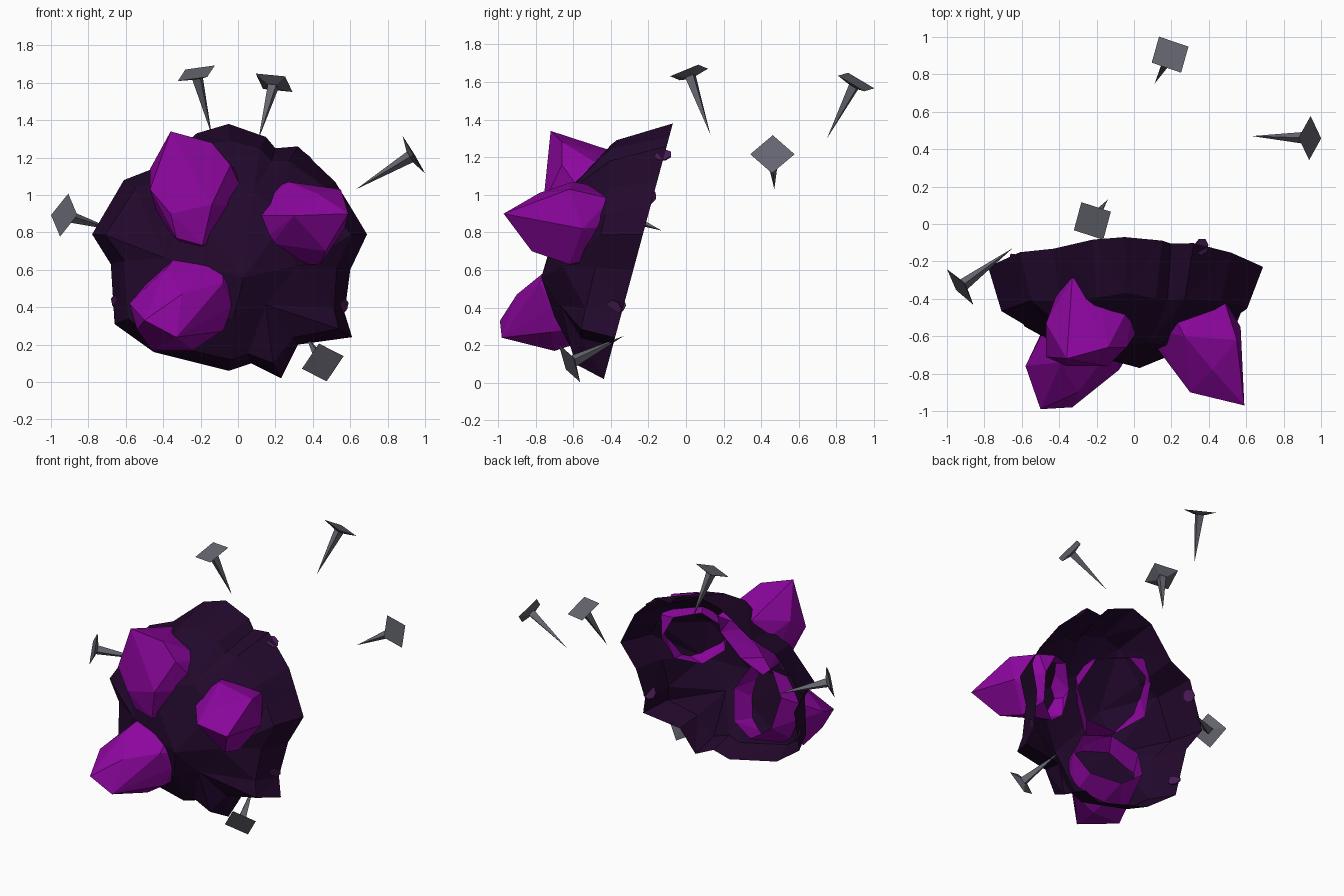
import bpy, bmesh, math, random
from mathutils import Vector, Matrix

if "Cube" in bpy.data.objects:
    bpy.data.objects.remove(bpy.data.objects["Cube"])

random.seed(4)
CENTRE = Vector((-0.03, 0.0, 0.7))


def material(name, rgb):
    m = bpy.data.materials.new(name)
    m.diffuse_color = (*rgb, 1)
    m.use_nodes = True
    m.node_tree.nodes["Principled BSDF"].inputs["Base Color"].default_value = m.diffuse_color
    return m


DARK = material("dark_rock", (0.016, 0.0025, 0.025))
PURPLE = material("purple_crystal", (0.27, 0.002, 0.35))
DULL = material("dull_purple", (0.075, 0.012, 0.10))
STEEL = material("grey_steel", (0.13, 0.13, 0.16))


def finish(name, bm, mat):
    me = bpy.data.meshes.new(name)
    bm.to_mesh(me)
    bm.free()
    me.materials.append(mat)
    ob = bpy.data.objects.new(name, me)
    bpy.context.collection.objects.link(ob)
    return ob


# Broken rock shell: jagged rim in x, z, domed towards the front
RIM = [(-0.05, 1.38), (0.15, 1.31), (0.20, 1.25), (0.32, 1.26), (0.52, 1.07),
       (0.60, 0.94), (0.69, 0.79), (0.60, 0.60), (0.57, 0.37), (0.61, 0.24),
       (0.32, 0.20), (0.23, 0.02), (0.07, 0.10), (-0.05, 0.06), (-0.45, 0.16),
       (-0.66, 0.31), (-0.68, 0.63), (-0.78, 0.79), (-0.61, 1.08),
       (-0.43, 1.15), (-0.22, 1.33)]


def shell_ring(bm, pts, f, j):
    ring = []
    for x, z in pts:
        y = -0.07 - 0.27 * (1.38 - z)
        y += (-0.75 - y) * math.sqrt(1 - f * f)
        ring.append(bm.verts.new((
            CENTRE.x + (x - CENTRE.x) * f + random.uniform(-j, j),
            y + random.uniform(-j, j),
            0.68 + (z - 0.68) * f + random.uniform(-j, j))))
    return ring


bm = bmesh.new()
n = len(RIM)
rim = shell_ring(bm, RIM, 1.0, 0.0)
mid = shell_ring(bm, RIM, 0.89, 0.015)
core = shell_ring(bm, RIM[1::3], 0.56, 0.02)
tip = bm.verts.new((0.03, -0.77, 0.56))
for i in range(n):
    k = (i + 1) % n
    bm.faces.new((rim[i], rim[k], mid[k], mid[i]))
for c in range(7):
    a, b, i = core[c], core[(c + 1) % 7], 3 * c
    m = [mid[(i + s) % n] for s in range(4)]
    bm.faces.new((m[0], m[1], a))
    bm.faces.new((m[1], m[2], a))
    bm.faces.new((m[2], m[3], b, a))
    bm.faces.new((a, b, tip))
bmesh.ops.triangulate(bm, faces=[f for f in bm.faces if len(f.verts) > 3])
bmesh.ops.recalc_face_normals(bm, faces=bm.faces)
if sum(f.normal.y for f in bm.faces) > 0:
    bmesh.ops.reverse_faces(bm, faces=bm.faces)
finish("rock_shell", bm, DARK)


# Crystals: convex lumps through the shell, open at the inner end
def crystal(name, pts, radius, depth):
    pts = [Vector(p) for p in pts]
    axis = (sum(pts, Vector()) / len(pts) - CENTRE).normalized()
    rot = axis.to_track_quat('Z', 'Y')
    bm = bmesh.new()
    for p in pts:
        bm.verts.new(p)
    for i in range(7):
        a = math.tau * i / 7
        p = Vector((radius * math.cos(a), radius * math.sin(a), depth))
        bm.verts.new(CENTRE + rot @ p)
    bmesh.ops.convex_hull(bm, input=bm.verts)
    bm.normal_update()
    rear = [f for f in bm.faces if f.normal.dot(axis) < -0.93]
    bmesh.ops.delete(bm, geom=rear, context='FACES')
    loose = [v for v in bm.verts if not v.link_faces]
    bmesh.ops.delete(bm, geom=loose, context='VERTS')
    finish(name, bm, PURPLE)


crystal("upper_left_crystal", [
    (-0.36, -0.72, 1.34), (-0.14, -0.66, 1.28), (0.02, -0.42, 1.08),
    (-0.04, -0.66, 1.16), (-0.14, -0.76, 0.95), (-0.36, -0.76, 0.90),
    (-0.47, -0.71, 1.03), (-0.47, -0.53, 1.14), (-0.33, -0.29, 1.20),
    (-0.19, -0.72, 0.73), (-0.33, -0.72, 0.77)], 0.26, 0.49)
crystal("right_crystal", [
    (0.59, -0.97, 0.90), (0.30, -0.90, 0.89), (0.09, -0.62, 0.89),
    (0.27, -0.60, 1.07), (0.55, -0.62, 1.03), (0.42, -0.78, 1.01),
    (0.48, -0.40, 0.98), (0.22, -0.45, 1.00), (0.44, -0.62, 0.63),
    (0.18, -0.68, 0.74), (0.47, -0.82, 0.70), (0.57, -0.55, 0.82)], 0.22, 0.58)
crystal("lower_left_crystal", [
    (-0.50, -0.99, 0.33), (-0.33, -0.98, 0.24), (-0.58, -0.76, 0.42),
    (-0.39, -0.74, 0.60), (-0.14, -0.69, 0.64), (-0.08, -0.78, 0.53),
    (-0.03, -0.70, 0.41), (-0.09, -0.72, 0.27), (-0.24, -0.70, 0.17),
    (-0.46, -0.70, 0.17), (-0.54, -0.80, 0.28), (-0.30, -0.90, 0.47)], 0.25, 0.58)


# Small dull purple spots near the rim
for i, p in enumerate([(-0.64, -0.20, 0.99), (0.36, -0.12, 1.21),
                       (-0.65, -0.36, 0.42), (0.56, -0.38, 0.40)]):
    p = Vector(p)
    m = Matrix.Translation(p) @ (p - CENTRE).to_track_quat('Z', 'Y').to_matrix().to_4x4()
    bm = bmesh.new()
    bmesh.ops.create_cone(bm, cap_ends=True, segments=7, radius1=0.045,
                          radius2=0.045, depth=0.008, matrix=m)
    finish(f"rim_spot_{i + 1}", bm, DULL)


# Nails: square head on a four-sided spike; hint points to a head corner
def nail(name, head, tip, hint):
    head, tip = Vector(head), Vector(tip)
    d = (head - tip).normalized()
    length = (head - tip).length
    y = Vector(hint)
    y = (y - d * y.dot(d)).normalized()
    x = y.cross(d)
    m = Matrix((x, y, d)).transposed().to_4x4()
    m.translation = tip
    bm = bmesh.new()
    bmesh.ops.create_cone(bm, cap_ends=True, segments=4, radius1=0.0, radius2=0.034,
                          depth=length, matrix=m @ Matrix.Translation((0, 0, length / 2)))
    bmesh.ops.create_cone(bm, cap_ends=True, segments=4, radius1=0.04, radius2=0.118,
                          depth=0.024, matrix=m @ Matrix.Translation((0, 0, length)))
    bmesh.ops.remove_doubles(bm, verts=bm.verts, dist=1e-5)
    finish(name, bm, STEEL)


nail("top_left_nail", (-0.22, 0.02, 1.64), (-0.14, 0.13, 1.32), (-0.05, 0.10, 0))
nail("top_back_nail", (0.19, 0.90, 1.59), (0.11, 0.75, 1.30), (0.09, 0.055, 0))
nail("right_nail", (0.93, 0.46, 1.21), (0.63, 0.47, 1.03), (0, 0, 1))
nail("left_nail", (-0.92, -0.33, 0.89), (-0.65, -0.13, 0.81), (0, 0, 1))
nail("bottom_nail", (0.45, -0.61, 0.11), (0.36, -0.33, 0.25), (-0.03, 0, 0.1))
